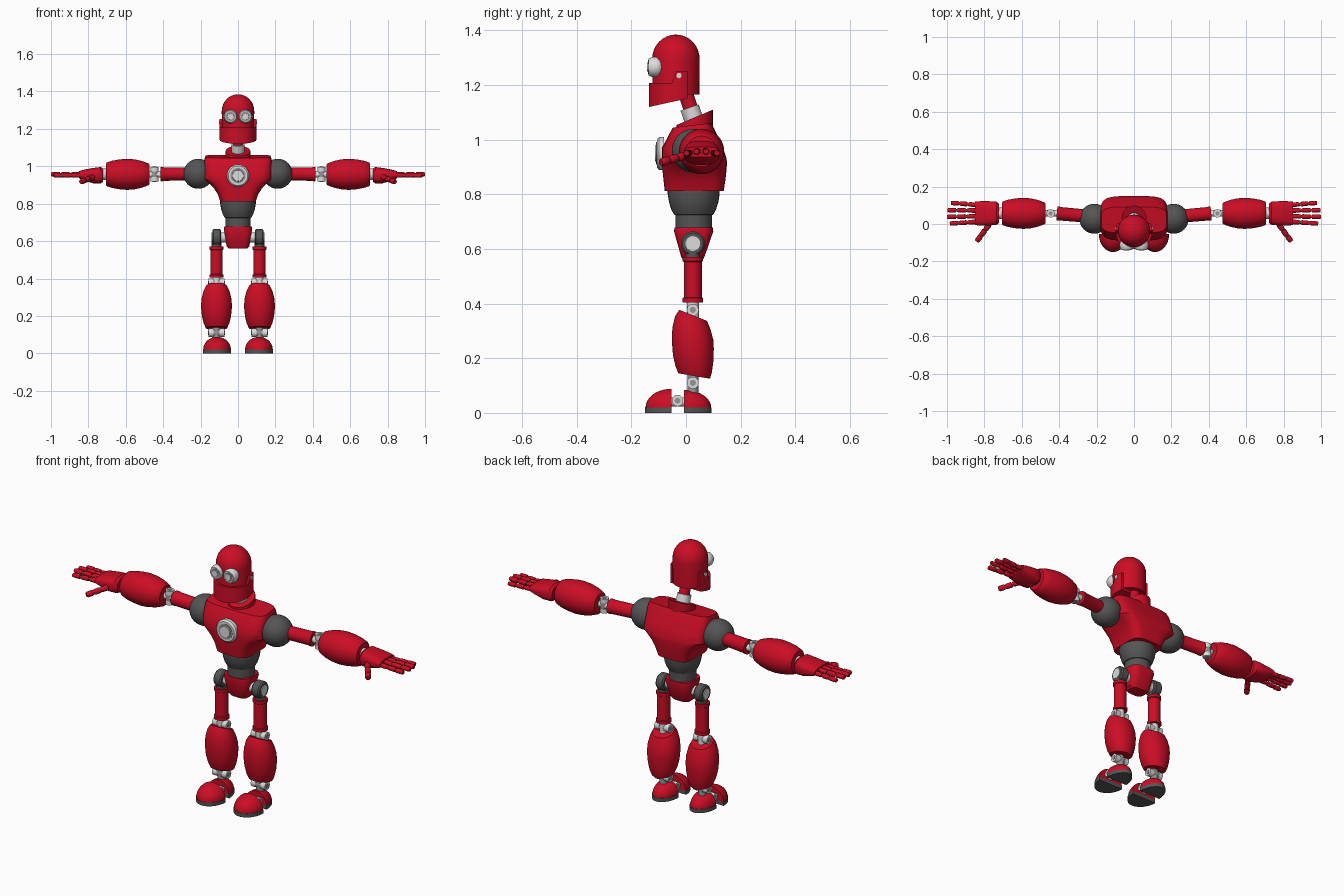
import bpy, bmesh, math
from mathutils import Vector, Matrix

if "Cube" in bpy.data.objects:
    bpy.data.objects.remove(bpy.data.objects["Cube"])


def material(name, r, g, b):
    m = bpy.data.materials.new(name)
    m.use_nodes = True
    m.diffuse_color = (r, g, b, 1)
    m.node_tree.nodes["Principled BSDF"].inputs["Base Color"].default_value = (r, g, b, 1)
    return m


RED = material("red paint", 0.6, 0.004, 0.018)
DARK = material("dark grey rubber", 0.09, 0.09, 0.09)
MID = material("mid grey metal", 0.3, 0.3, 0.3)
PALE = material("pale metal", 0.72, 0.72, 0.72)


def finish(name, mat, bm, pair=False):
    """Turn a bmesh into a smooth-shaded object; pair adds the opposite side."""
    bmesh.ops.remove_doubles(bm, verts=bm.verts, dist=1e-5)
    bmesh.ops.recalc_face_normals(bm, faces=bm.faces)
    me = bpy.data.meshes.new(name)
    bm.to_mesh(me)
    bm.free()
    me.materials.append(mat)
    me.shade_smooth()
    me.set_sharp_from_angle(angle=math.radians(35))
    ob = bpy.data.objects.new(name, me)
    bpy.context.collection.objects.link(ob)
    if pair:
        ob.modifiers.new("both sides", "MIRROR").use_mirror_merge = False
    return ob


def skin(rings):
    """Bridge closed rings of points and cap both ends."""
    bm = bmesh.new()
    rows = [[bm.verts.new(p) for p in ring] for ring in rings]
    n = len(rows[0])
    for a, b in zip(rows, rows[1:]):
        for i in range(n):
            j = (i + 1) % n
            bm.faces.new((a[i], a[j], b[j], b[i]))
    bm.faces.new(rows[0][::-1])
    bm.faces.new(rows[-1])
    return bm


def turned(base, axis, profile, n=32):
    """Solid of revolution; profile holds (distance along axis, radius)."""
    rot = Vector(axis).to_track_quat("Z", "Y")
    ring = [(math.cos(2 * math.pi * i / n), math.sin(2 * math.pi * i / n)) for i in range(n)]
    return skin([[Vector(base) + rot @ Vector((max(r, 1e-4) * c, max(r, 1e-4) * s, t))
                  for c, s in ring] for t, r in profile])


def rod(p0, p1, r, n=24):
    d = Vector(p1) - Vector(p0)
    return turned(p0, d, [(0, r), (d.length, r)], n)


def loft(sections, power=2, along_x=False, n=48):
    """Superellipse sections (t, centre u, centre v, half u, half v, slope)."""
    rings = []
    for t, cu, cv, hu, hv, slope in sections:
        ring = []
        for i in range(n):
            a = 2 * math.pi * (i + 0.5) / n
            c, s = math.cos(a), math.sin(a)
            u = hu * math.copysign(abs(c) ** (2 / power), c)
            v = hv * math.copysign(abs(s) ** (2 / power), s)
            p = (cu + u, cv + v, t + slope * v)
            ring.append((p[2], p[0], p[1]) if along_x else p)
        rings.append(ring)
    return skin(rings)


def cut(bm, point, outward):
    """Remove everything beyond a plane and close the hole."""
    geom = bm.verts[:] + bm.edges[:] + bm.faces[:]
    res = bmesh.ops.bisect_plane(bm, geom=geom, plane_co=point, plane_no=outward, clear_outer=True)
    edges = [e for e in res["geom_cut"] if isinstance(e, bmesh.types.BMEdge)]
    bmesh.ops.holes_fill(bm, edges=edges, sides=0)
    return bm


def dome(centre, scale):
    bm = bmesh.new()
    bmesh.ops.create_uvsphere(bm, u_segments=32, v_segments=20, radius=1)
    bmesh.ops.transform(bm, matrix=Matrix.Translation(centre) @ Matrix.Diagonal((*scale, 1)), verts=bm.verts)
    return bm


def arc(t0, length, r, steps=8):
    """Quarter-round profile closing to a point."""
    return [(t0 + length * math.sin(k * math.pi / 2 / steps), r * math.cos(k * math.pi / 2 / steps))
            for k in range(steps + 1)]


UP, X = (0, 0, 1), (1, 0, 0)

# Head and hinged jaw
HY = -0.037
finish("head", RED, turned((0, HY, 1.165), UP, [(0, 0.086)] + arc(0.13, 0.09, 0.087)))
jaw = rod((0, HY, 1.08), (0, HY, 1.207), 0.098, 48)
cut(jaw, (0, 0.005, 0), (0, 1, 0))
cut(jaw, (0, -0.135, 1.12), (0, 0.22, -1))
finish("jaw", RED, jaw)
lug = rod((0, HY, 1.2), (0, HY, 1.252), 0.098, 48)
cut(lug, (0, 0.005, 0), (0, 1, 0))
cut(lug, (0, -0.052, 1.205), (0, -1, 0.35))
finish("jaw_hinge_arms", RED, lug)
finish("jaw_pins", PALE, rod((0.09, -0.025, 1.235), (0.101, -0.025, 1.235), 0.01), True)

# Eyes
eye, ahead = (0.04, -0.085, 1.266), (0, -1, 0)
finish("eye_housings", PALE, turned(eye, ahead, [(0, 0.022), (0.01, 0.033), (0.022, 0.037),
                                                 (0.04, 0.036), (0.053, 0.03)]), True)
finish("eye_rims", MID, turned(eye, ahead, [(0.05, 0.025), (0.0545, 0.025)]), True)
finish("eye_lenses", PALE, turned(eye, ahead, [(0.05, 0.018), (0.057, 0.016)]), True)

# Neck and collar
finish("neck", RED, rod((0, -0.005, 1.18), (0, 0.025, 1.09), 0.027))
finish("neck_ring", PALE, rod((0, 0.013, 1.118), (0, 0.03, 1.07), 0.035))
collar = rod((0, 0.032, 1.02), (0, 0.032, 1.13), 0.066, 40)
finish("collar", RED, cut(collar, (0, 0.032, 1.082), (0, -0.42, 1)))

# Torso
finish("torso", RED, loft([
    (0.812, 0, 0.03, 0.095, 0.108, 0), (0.85, 0, 0.031, 0.108, 0.113, 0),
    (0.885, 0, 0.031, 0.13, 0.117, 0), (0.912, 0, 0.031, 0.158, 0.119, 0),
    (0.93, 0, 0.03, 0.18, 0.119, 0), (0.97, 0, 0.024, 0.18, 0.112, 0),
    (1.035, 0, 0.023, 0.18, 0.08, 0.08), (1.053, 0, 0.022, 0.174, 0.07, 0.12)], 4.5))
badge = (0, -0.08, 0.95)
finish("chest_ring", PALE, turned(badge, ahead, [(0, 0.06), (0.018, 0.06), (0.027, 0.052)]))
finish("chest_groove", MID, turned(badge, ahead, [(0.02, 0.041), (0.029, 0.041)]))
finish("chest_lens", PALE, turned(badge, ahead, [(0.025, 0.032), (0.033, 0.029)]))

# Waist and pelvis
finish("waist", DARK, turned((0, 0.028, 0.66), UP, [(0, 0.067), (0.064, 0.067), (0.066, 0.072),
                             (0.085, 0.082), (0.11, 0.09), (0.14, 0.095), (0.165, 0.095)]))
finish("pelvis", RED, loft([(0.56, 0, 0.025, 0.048, 0.036, 0), (0.572, 0, 0.025, 0.061, 0.043, 0),
                            (0.665, 0, 0.028, 0.076, 0.072, 0), (0.678, 0, 0.028, 0.073, 0.07, 0)], 3.5))

# Legs
LX, LY = 0.115, 0.025
finish("hip_axles", PALE, rod((0.06, LY, 0.62), (0.141, LY, 0.62), 0.027), True)
finish("hip_discs", DARK, turned((0.09, LY, 0.62), X, [(0, 0.038), (0.006, 0.044),
                                                      (0.04, 0.044), (0.047, 0.038)]), True)
finish("hip_stems", DARK, rod((LX, LY, 0.55), (LX, LY, 0.61), 0.026), True)
finish("thighs", RED, turned((LX, LY, 0.405), UP, [(0, 0.038), (0.015, 0.038), (0.018, 0.033),
                             (0.148, 0.033), (0.151, 0.037), (0.166, 0.037)]), True)
finish("shins", RED, loft([
    (0.135, LX, 0.03, 0.057, 0.058, -0.17), (0.16, LX, 0.028, 0.068, 0.067, -0.17),
    (0.2, LX, 0.026, 0.078, 0.074, -0.17), (0.25, LX, 0.025, 0.083, 0.077, -0.2),
    (0.29, LX, 0.025, 0.08, 0.075, -0.3), (0.33, LX, 0.025, 0.07, 0.065, -0.38),
    (0.357, LX, 0.026, 0.056, 0.051, -0.4)], 2.1), True)


def hinge(name, centre, half, r, pin=X):
    """Pale barrel hinge with darker middle and end pins."""
    c, d = Vector(centre), Vector(pin).normalized()
    for sign in (-1, 1):
        finish(name + ("_inner_lugs", "_outer_lugs")[sign > 0], PALE,
               rod(c + d * half * sign, c + d * half * 0.4 * sign, r), True)
    finish(name + "_core", MID, rod(c - d * half * 0.4, c + d * half * 0.4, r * 0.95), True)
    finish(name + "_pins", MID, rod(c - d * (half + 0.003), c + d * (half + 0.003), r * 0.5), True)


hinge("knee", (LX, LY, 0.377), 0.042, 0.022)
finish("knee_stems", PALE, rod((LX, LY, 0.32), (LX, LY, 0.42), 0.022), True)
hinge("ankle", (LX, LY, 0.11), 0.042, 0.022)
finish("ankle_stems", MID, rod((LX, LY, 0.06), (LX, LY, 0.16), 0.02), True)
hinge("toe_joint", (LX - 0.003, -0.031, 0.045), 0.04, 0.021)
finish("foot_links", PALE, rod((LX, -0.07, 0.04), (LX, 0.01, 0.04), 0.016), True)

# Feet: each a half dome on a matching sole
for part, face, way, length, width, height in (("toe", -0.053, -1, 0.095, 0.074, 0.068),
                                               ("heel", -0.007, 1, 0.099, 0.062, 0.064)):
    centre = (LX - 0.003, face, 0.02)
    cap = dome(centre, (width, length, height))
    cut(cap, (0, face, 0), (0, -way, 0))
    finish(part + "_caps", RED, cut(cap, (0, 0, 0.02), (0, 0, -1)), True)
    sole = loft([(0, centre[0], face, width + 0.002, length + 0.002, 0),
                 (0.02, centre[0], face, width + 0.002, length + 0.002, 0)])
    finish(part + "_soles", DARK, cut(sole, (0, face, 0), (0, -way, 0)), True)

# Arms
AY, AZ = 0.057, 0.957
finish("shoulders", DARK, dome((0.212, 0.028, 0.96), (0.08, 0.08, 0.08)), True)
finish("upper_arms", RED, turned((0.25, 0.042, 0.96), (0.16, 0.014, -0.002),
                                 [(0, 0.035), (0.148, 0.036), (0.151, 0.038), (0.163, 0.038)]), True)
finish("elbow_stems", PALE, rod((0.4, AY, AZ), (0.5, AY, AZ), 0.018), True)
hinge("elbow", (0.446, AY, AZ), 0.038, 0.022, UP)
finish("forearms", RED, turned((0.472, AY, AZ), X, [
    (0, 0.05), (0.006, 0.058), (0.04, 0.071), (0.08, 0.08), (0.12, 0.083),
    (0.16, 0.08), (0.2, 0.073), (0.228, 0.064), (0.235, 0.056)], 40), True)
finish("wrists", PALE, rod((0.69, AY, AZ), (0.745, AY, AZ), 0.03), True)

# Hands
finish("palms", RED, loft([
    (0.722, AY, 0.953, 0.052, 0.036, 0), (0.735, AY, 0.952, 0.062, 0.044, 0),
    (0.775, AY, 0.95, 0.065, 0.041, 0), (0.82, AY, 0.953, 0.065, 0.03, 0),
    (0.85, AY, 0.955, 0.063, 0.019, 0)], 2.8, True), True)


def digit(name, start, end, r):
    """Three jointed segments on a thin core."""
    a, b = Vector(start), Vector(end)
    finish(name + "_cores", DARK, rod(a, a.lerp(b, 0.95), r * 0.6, 12), True)
    d = (b - a).length / 3
    for k in range(3):
        finish(name + "_segments_" + "abc"[k], RED, turned(a.lerp(b, k / 3), b - a, [
            (0.1 * d, r * 0.85), (0.2 * d, r), (0.85 * d, r * 0.95), (d, r * 0.75)], 14), True)


for name, y0, y1, tip, z in (("index_finger", 0.012, 0.002, 0.985, 0.951),
                             ("middle_finger", 0.041, 0.038, 1.0, 0.957),
                             ("ring_finger", 0.072, 0.074, 0.998, 0.957),
                             ("little_finger", 0.102, 0.113, 0.978, 0.951)):
    digit(name, (0.84, y0, z), (tip, y1, z), 0.0125)
digit("thumb", (0.772, 0.0, 0.943), (0.84, -0.092, 0.917), 0.015)
